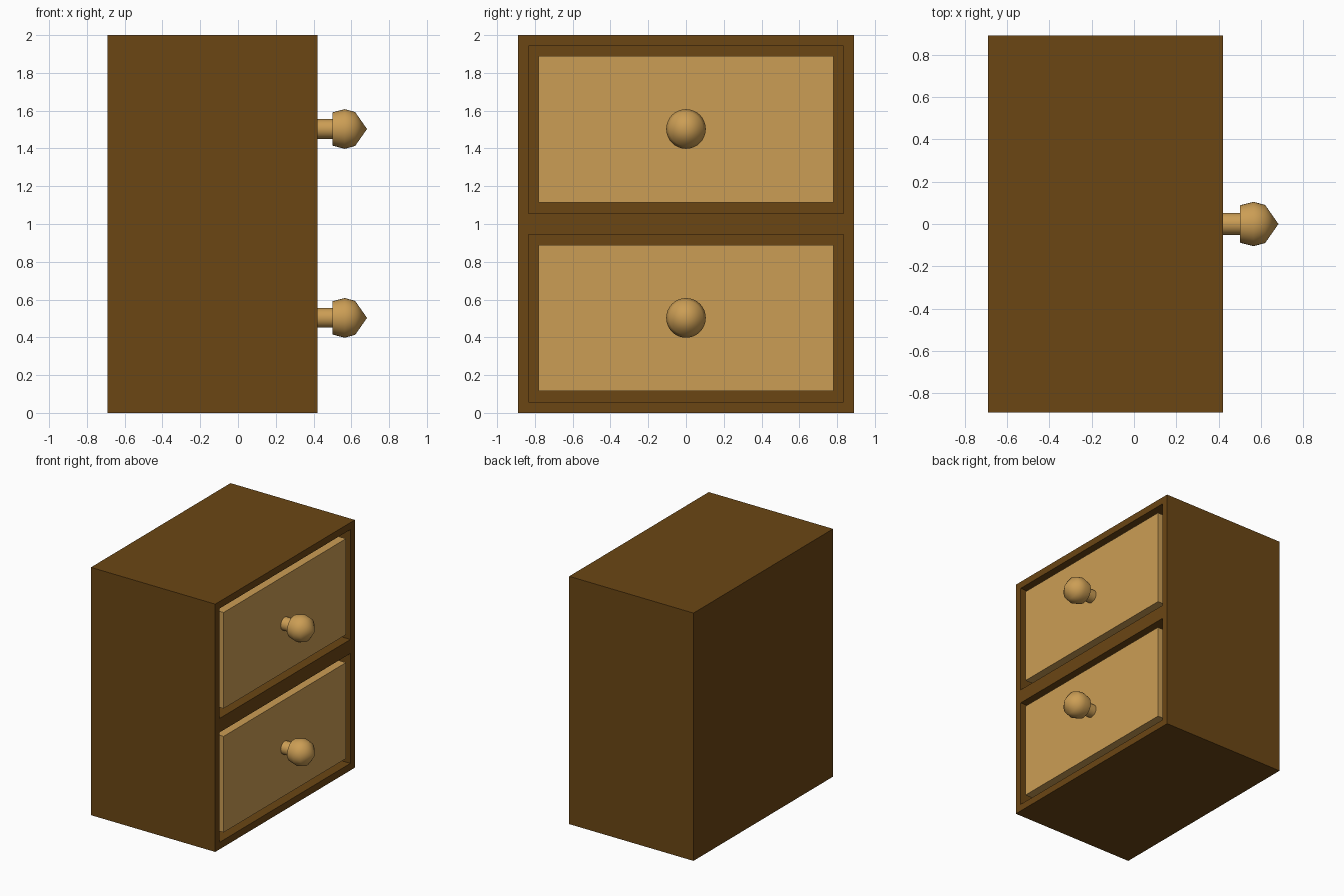
import bpy, bmesh, math
from mathutils import Matrix, Vector

if "Cube" in bpy.data.objects:
    bpy.data.objects.remove(bpy.data.objects["Cube"])

X0, X1, HALF_Y, HEIGHT = -0.69, 0.42, 0.89, 2.0


def material(name, color):
    m = bpy.data.materials.new(name)
    m.diffuse_color = (*color, 1)
    m.use_nodes = True
    m.node_tree.nodes["Principled BSDF"].inputs["Base Color"].default_value = m.diffuse_color
    return m


dark_wood = material("dark_wood", (0.147, 0.061, 0.007))
light_wood = material("light_wood", (0.60, 0.34, 0.09))


def make_object(name, bm, mat):
    bmesh.ops.recalc_face_normals(bm, faces=bm.faces[:])
    mesh = bpy.data.meshes.new(name)
    bm.to_mesh(mesh)
    bm.free()
    mesh.materials.append(mat)
    obj = bpy.data.objects.new(name, mesh)
    bpy.context.collection.objects.link(obj)
    return obj


def box(x0, x1, y0, y1, z0, z1):
    bm = bmesh.new()
    size = Matrix.Diagonal((x1 - x0, y1 - y0, z1 - z0, 1))
    centre = Matrix.Translation(((x0 + x1) / 2, (y0 + y1) / 2, (z0 + z1) / 2))
    bmesh.ops.create_cube(bm, size=1, matrix=centre @ size)
    return bm


# Cabinet: split the +x face in two, frame each half, push the openings inward
bm = box(X0, X1, -HALF_Y, HALF_Y, 0, HEIGHT)
bmesh.ops.bisect_plane(bm, geom=bm.verts[:] + bm.edges[:] + bm.faces[:],
                       plane_co=(0, 0, HEIGHT / 2), plane_no=(0, 0, 1))
bm.normal_update()
openings = [f for f in bm.faces if f.normal.x > 0.9]
bmesh.ops.inset_individual(bm, faces=openings, thickness=0.08)
pockets = bmesh.ops.extrude_discrete_faces(bm, faces=openings)["faces"]
for f in pockets:
    bmesh.ops.translate(bm, verts=f.verts[:], vec=(X0 + 0.08 - X1, 0, 0))
make_object("cabinet", bm, dark_wood)

# Knob outline as (x, radius)
KNOB = [(0.40, 0.052), (0.50, 0.052), (0.50, 0.088), (0.565, 0.105),
        (0.62, 0.09), (0.683, 0.0)]


def knob(name, z):
    bm = bmesh.new()
    verts = [bm.verts.new((x, 0, z + r)) for x, r in KNOB]
    edges = [bm.edges.new(pair) for pair in zip(verts, verts[1:])]
    bmesh.ops.spin(bm, geom=verts + edges, cent=(0, 0, z), axis=(1, 0, 0),
                   angle=math.tau, steps=32)
    bmesh.ops.remove_doubles(bm, verts=bm.verts[:], dist=0.0005)
    obj = make_object(name, bm, light_wood)
    bpy.ops.object.select_all(action='DESELECT')
    bpy.context.view_layer.objects.active = obj
    obj.select_set(True)
    bpy.ops.object.shade_smooth_by_angle(angle=math.radians(40))


# Drawers, flush with the frame, each with a turned knob
for label, base in (("lower", 0.0), ("upper", 1.0)):
    drawer = box(X0 + 0.08, X1 - 0.002, -0.78, 0.78, base + 0.115, base + 0.89)
    make_object(label + "_drawer", drawer, light_wood)
    knob(label + "_knob", base + 0.503)
